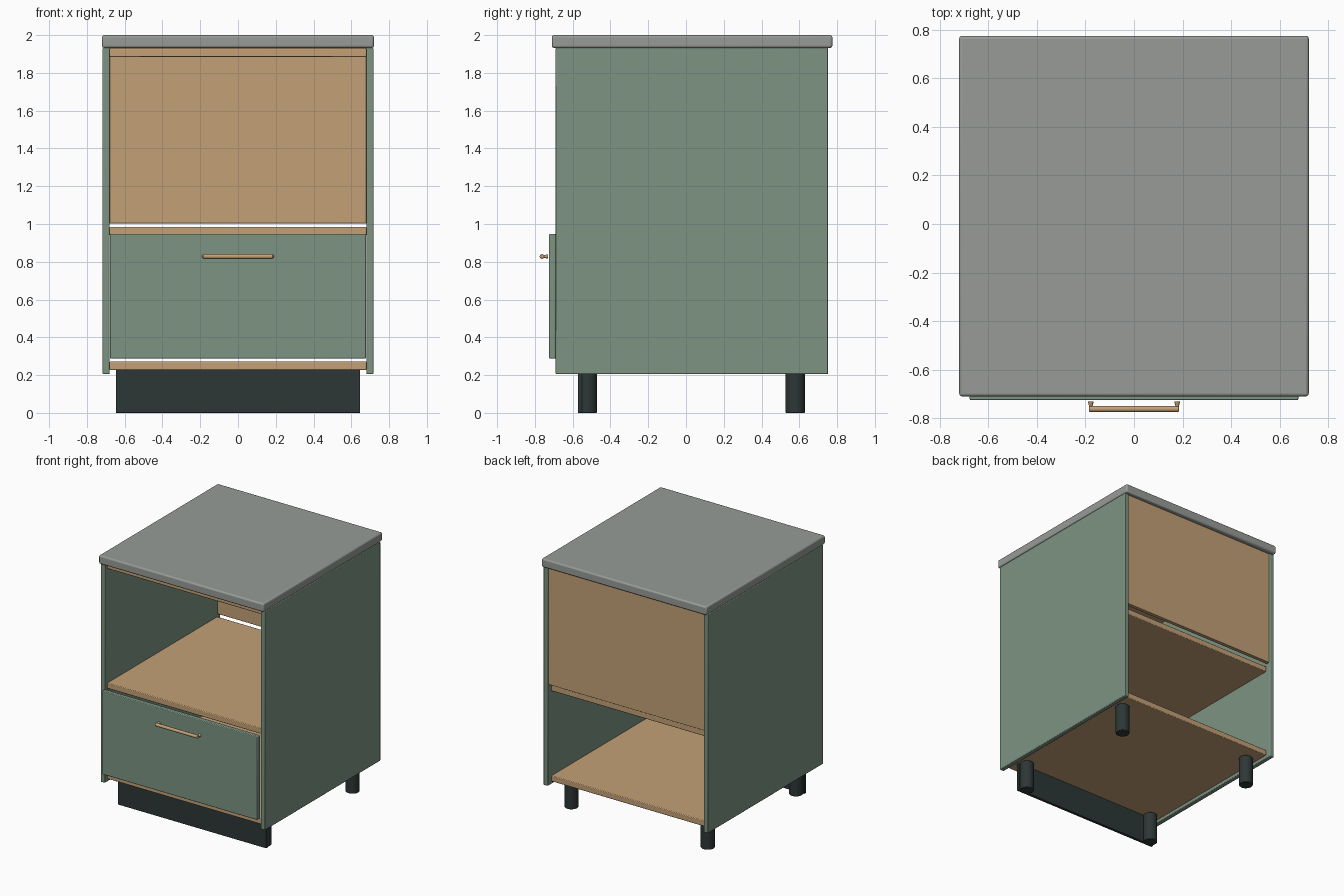
import bpy
import math

cube = bpy.data.objects.get("Cube")
if cube:
    bpy.data.objects.remove(cube, do_unlink=True)


def material(name, colour):
    m = bpy.data.materials.new(name)
    m.use_nodes = True
    rgba = (*colour, 1)
    m.diffuse_color = rgba
    m.node_tree.nodes["Principled BSDF"].inputs["Base Color"].default_value = rgba
    return m


green = material("sage green paint", (0.205, 0.295, 0.225))
wood = material("light wood", (0.55, 0.355, 0.185))
grey = material("grey stone", (0.31, 0.33, 0.31))
dark = material("dark plastic", (0.026, 0.038, 0.037))


def finish(ob, name, mat, bevel, segments=2):
    ob.name = name
    ob.data.materials.append(mat)
    if bevel:
        mod = ob.modifiers.new("soft edges", 'BEVEL')
        mod.width = bevel
        mod.segments = segments
        mod.limit_method = 'ANGLE'
    bpy.ops.object.shade_smooth_by_angle(angle=math.radians(35))
    return ob


def board(name, x, y, z, mat, bevel=0.005, segments=2):
    """Box given by its (min, max) range on each axis."""
    spans = (x, y, z)
    bpy.ops.mesh.primitive_cube_add(size=1, location=[(a + b) / 2 for a, b in spans])
    ob = bpy.context.object
    ob.scale = [b - a for a, b in spans]
    bpy.ops.object.transform_apply(location=False, rotation=False, scale=True)
    return finish(ob, name, mat, bevel, segments)


def rod(name, location, r1, r2, length, mat, rotation=(0, 0, 0), bevel=0.0):
    bpy.ops.mesh.primitive_cone_add(vertices=32, radius1=r1, radius2=r2, depth=length,
                                    location=location, rotation=rotation)
    return finish(bpy.context.object, name, mat, bevel)


# Worktop
board("worktop", (-0.72, 0.72), (-0.71, 0.775), (1.932, 2.0), grey, 0.012, 3)

# Carcass sides
for side, name in ((1, "left"), (-1, "right")):
    inner, outer = sorted((side * 0.68, side * 0.717))
    board(name + "_side_panel", (inner, outer), (-0.69, 0.753), (0.205, 1.932), green)

# Horizontal boards, all alike
for name, top in (("bottom_board", 0.272), ("middle_shelf", 0.985), ("top_board", 1.93)):
    board(name, (-0.68, 0.68), (-0.66, 0.71), (top - 0.045, top), wood)

# Back panel covers the upper niche only
board("back_panel", (-0.68, 0.68), (0.715, 0.745), (1.003, 1.931), wood, 0.003)

# Drawer front
board("drawer_front", (-0.677, 0.677), (-0.725, -0.69), (0.288, 0.947), green)

# Handle bar on two tapered posts
rod("handle_bar", (0, -0.762, 0.828), 0.0125, 0.0125, 0.37, wood,
    (0, math.pi / 2, 0), 0.004)
for side, name in ((1, "left"), (-1, "right")):
    rod(name + "_handle_post", (side * 0.178, -0.743, 0.828), 0.012, 0.006, 0.024, wood,
        (math.pi / 2, 0, 0))

# Plinth board and feet
board("plinth", (-0.647, 0.647), (-0.573, -0.55), (0, 0.228), dark, 0.002)
for y, end in ((-0.522, "front"), (0.578, "back")):
    for x, side in ((0.595, "left"), (-0.595, "right")):
        rod(f"{end}_{side}_foot", (x, y, 0.114), 0.051, 0.051, 0.228, dark, bevel=0.004)
